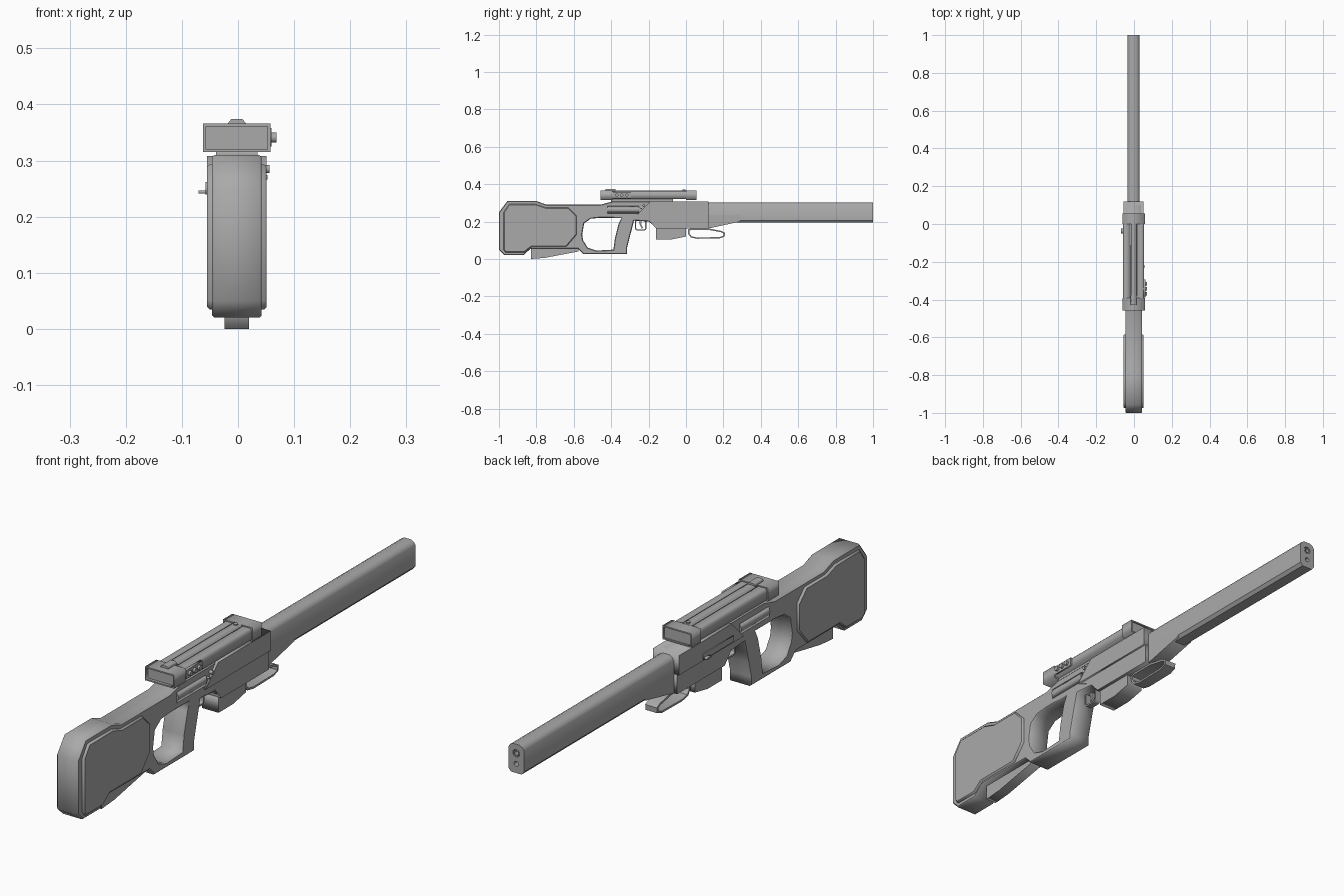
import bpy, bmesh, math
from mathutils import Matrix, Vector

cube = bpy.data.objects.get("Cube")
if cube:
    bpy.data.objects.remove(cube, do_unlink=True)

grey = bpy.data.materials.new("gun grey")
grey.use_nodes = True
colour = (0.4, 0.4, 0.4, 1)
grey.diffuse_color = colour
grey.node_tree.nodes["Principled BSDF"].inputs["Base Color"].default_value = colour

CX = -0.002                                  # centre plane of the body
# plate axes: local x -> world y, local y -> world z, local z -> world x
SIDE = Matrix(((0, 0, 1, 0), (1, 0, 0, 0), (0, 1, 0, 0), (0, 0, 0, 1)))
FRONT = Matrix(((1, 0, 0, 0), (0, 0, 1, 0), (0, 1, 0, 0), (0, 0, 0, 1)))


def finish(name, mesh, smooth=False):
    mesh.materials.clear()
    mesh.materials.append(grey)
    ob = bpy.data.objects.new(name, mesh)
    bpy.context.collection.objects.link(ob)
    if smooth:
        bpy.ops.object.select_all(action='DESELECT')
        ob.select_set(True)
        bpy.context.view_layer.objects.active = ob
        bpy.ops.object.shade_smooth_by_angle(angle=math.radians(35))
    return ob


def plate(name, outlines, half, at=CX, chamfer=0.0, axes=SIDE, smooth=False):
    """Extrude closed outlines (later ones are holes) about the offset 'at'."""
    cu = bpy.data.curves.new(name, 'CURVE')
    cu.dimensions = '2D'
    cu.fill_mode = 'BOTH'
    cu.extrude = half - chamfer
    cu.bevel_depth = chamfer
    cu.bevel_resolution = 0
    cu.offset = -chamfer
    for pts in outlines:
        sp = cu.splines.new('POLY')
        sp.points.add(len(pts) - 1)
        for p, (a, b) in zip(sp.points, pts):
            p.co = (a, b, 0, 1)
        sp.use_cyclic_u = True
    tmp = bpy.data.objects.new(name + "_curve", cu)
    bpy.context.collection.objects.link(tmp)
    dg = bpy.context.evaluated_depsgraph_get()
    mesh = bpy.data.meshes.new_from_object(tmp.evaluated_get(dg))
    bpy.data.objects.remove(tmp, do_unlink=True)
    shift = Vector((at, 0, 0)) if axes is SIDE else Vector((0, at, 0))
    bm = bmesh.new()
    bm.from_mesh(mesh)
    bm.transform(Matrix.Translation(shift) @ axes)
    bmesh.ops.remove_doubles(bm, verts=bm.verts, dist=1e-5)
    bmesh.ops.recalc_face_normals(bm, faces=bm.faces)
    bm.to_mesh(mesh)
    bm.free()
    return finish(name, mesh, smooth)


def rect(a0, a1, b0, b1):
    return [(a0, b0), (a1, b0), (a1, b1), (a0, b1)]


def box(name, x, y, z):
    return plate(name, [rect(*y, *z)], (x[1] - x[0]) / 2, (x[0] + x[1]) / 2)


def rod(name, centre, radius, length, axis, sides=16):
    bm = bmesh.new()
    bmesh.ops.create_cone(bm, cap_ends=True, segments=sides, radius1=radius,
                          radius2=radius, depth=length)
    bm.transform(Matrix.Translation(centre) @ Vector(axis).to_track_quat('Z', 'Y').to_matrix().to_4x4())
    mesh = bpy.data.meshes.new(name)
    bm.to_mesh(mesh)
    bm.free()
    return finish(name, mesh, True)


def circle(a, b, r, n=14):
    return [(a + r * math.cos(i * math.tau / n), b + r * math.sin(i * math.tau / n)) for i in range(n)]


def loop(a0, a1, b0, b1, r, n=4):
    """Rounded rectangle outline."""
    pts = []
    for k, (a, b) in enumerate([(a1 - r, b1 - r), (a0 + r, b1 - r), (a0 + r, b0 + r), (a1 - r, b0 + r)]):
        for i in range(n + 1):
            t = (k + i / n) * math.pi / 2
            pts.append((a + r * math.cos(t), b + r * math.sin(t)))
    return pts


# Stock, thumbhole and grip in one body
stock = [(-1, .05), (-1, .25), (-.955, .31), (-.8, .31), (-.745, .29), (-.46, .29),
         (-.39, .308), (.1, .308), (.1, .17), (-.16, .17), (-.2, .2), (-.278, .205),
         (-.3, .12), (-.315, .06), (-.315, .026), (-.55, .026), (-.58, .056),
         (-.83, .056), (-.87, .02), (-.97, .02)]
thumbhole = [(-.555, .13), (-.545, .19), (-.51, .215), (-.46, .22), (-.345, .22), (-.36, .19),
             (-.38, .11), (-.388, .05), (-.48, .045), (-.525, .06), (-.55, .1)]
plate("stock", [stock, thumbhole], .044, chamfer=.004)

# Raised cheek panels on both sides of the butt, in two steps
panel = [(-.975, .05), (-.975, .25), (-.945, .293), (-.805, .293), (-.75, .275), (-.63, .275),
         (-.585, .23), (-.585, .13), (-.64, .066), (-.825, .066), (-.865, .035), (-.965, .035)]
plate("butt_panels", [panel], .053, chamfer=.004)
plate("butt_toe", [[(-.83, .06), (-.83, 0), (-.755, .006), (-.575, .04), (-.575, .06)]], .022)

# Receiver: wide upper housing, narrower lower housing, tapered fore-end
plate("receiver_upper", [[(-.19, .308), (.12, .308), (.12, .235), (-.262, .235)]], .053)
plate("receiver_lower", [[(-.262, .236), (-.2, .21), (-.16, .163), (.12, .163), (.12, .236)]], .046)
plate("fore_end", [[(.1, .163), (.12, .163), (.29, .2), (.29, .235), (.1, .235)]], .032)

# Overhanging rails with sloping undersides above the grip
for s in (-1, 1):
    rail = [(CX + s * .043, .24), (CX + s * .051, .265), (CX + s * .043, .285)]
    plate("side_rail", [rail], .085, at=-.335, axes=FRONT)

# Barrel shroud with rounded top and bevelled bottom, two bores in the muzzle
right_half = [(.022, .194), (.032, .206), (.032, .285), (.025, .295), (.013, .301)]
section = [(CX + x, z) for x, z in right_half] + [(CX - x, z) for x, z in reversed(right_half)]
bores = [circle(CX, .268, .014), circle(CX, .228, .009)]
plate("barrel_shroud", [section], .43, at=.55, axes=FRONT, smooth=True)
plate("muzzle", [section] + bores, .01, at=.99, axes=FRONT, smooth=True)
plate("barrel_liner", [circle(CX, .268, .012), circle(CX, .268, .008)], .009, at=.99, axes=FRONT)

# Magazine, hand loop, trigger and guard
plate("magazine", [[(-.16, .17), (-.16, .105), (-.075, .105), (0, .12), (0, .17)]], .034)
plate("hand_loop", [[(.01, .158), (.01, .135), (.025, .115), (.06, .108), (.18, .11), (.207, .12),
                     (.208, .14), (.19, .15), (.12, .164), (.03, .164)],
                    [(.018, .152), (.018, .137), (.03, .121), (.06, .115), (.178, .117), (.2, .124),
                     (.2, .137), (.187, .143), (.118, .156), (.03, .156)]], .024, smooth=True)
plate("trigger_guard", [loop(-.272, -.212, .152, .215, .012), loop(-.266, -.218, .158, .209, .008)], .012)
plate("trigger", [[(-.25, .21), (-.235, .21), (-.24, .185), (-.23, .165), (-.236, .163), (-.248, .185)]], .006)

# Controls on the receiver sides
box("charging_handle", (-.07, -.05), (-.05, -.025), (.241, .247))
box("bolt_slot_cover", (-.058, -.05), (-.2, -.02), (.24, .262))
rod("safety_button", (.048, -.225, .285), .007, .016, (1, 0, 0))
rod("safety_pin", (.046, -.24, .27), .004, .014, (1, 0, 0))

# Scope: hollow end frames, slimmer middle, centre ridge and side grooves
box("scope_mount", (-.039, .035), (-.4, -.07), (.3, .322))
for name, y in (("scope_rear_frame", -.425), ("scope_front_frame", .028)):
    plate(name, [rect(-.062, .058, .315, .366), rect(-.057, .053, .32, .361)],
          .033 if y < 0 else .027, at=y, axes=FRONT)
middle = [(-.058, .32), (.054, .32), (.054, .355), (.047, .362), (.017, .362), (.017, .358),
          (.013, .358), (.013, .367), (-.017, .367), (-.017, .358), (-.021, .358),
          (-.021, .362), (-.051, .362), (-.058, .355)]
plate("scope_body", [middle], .198, at=-.195, axes=FRONT)
for name, y in (("scope_rear_lens", -.425), ("scope_front_lens", .028)):
    plate(name, [rect(-.058, .054, .319, .362)], .022, at=y, axes=FRONT)
ridge = [(CX - .018, .364), (CX + .018, .364), (CX + .01, .374), (CX - .01, .374)]
plate("rear_sight", [ridge, ], .026, at=-.404, axes=FRONT)
rod("top_screw", (CX, -.01, .367), .008, .008, (0, 0, 1))

# Control plate with three knobs
box("control_plate", (.05, .06), (-.39, -.295), (.325, .358))
for i in range(3):
    rod("control_knob", (.062, -.37 + i * .027, .341), .009, .013, (1, 0, 0))
